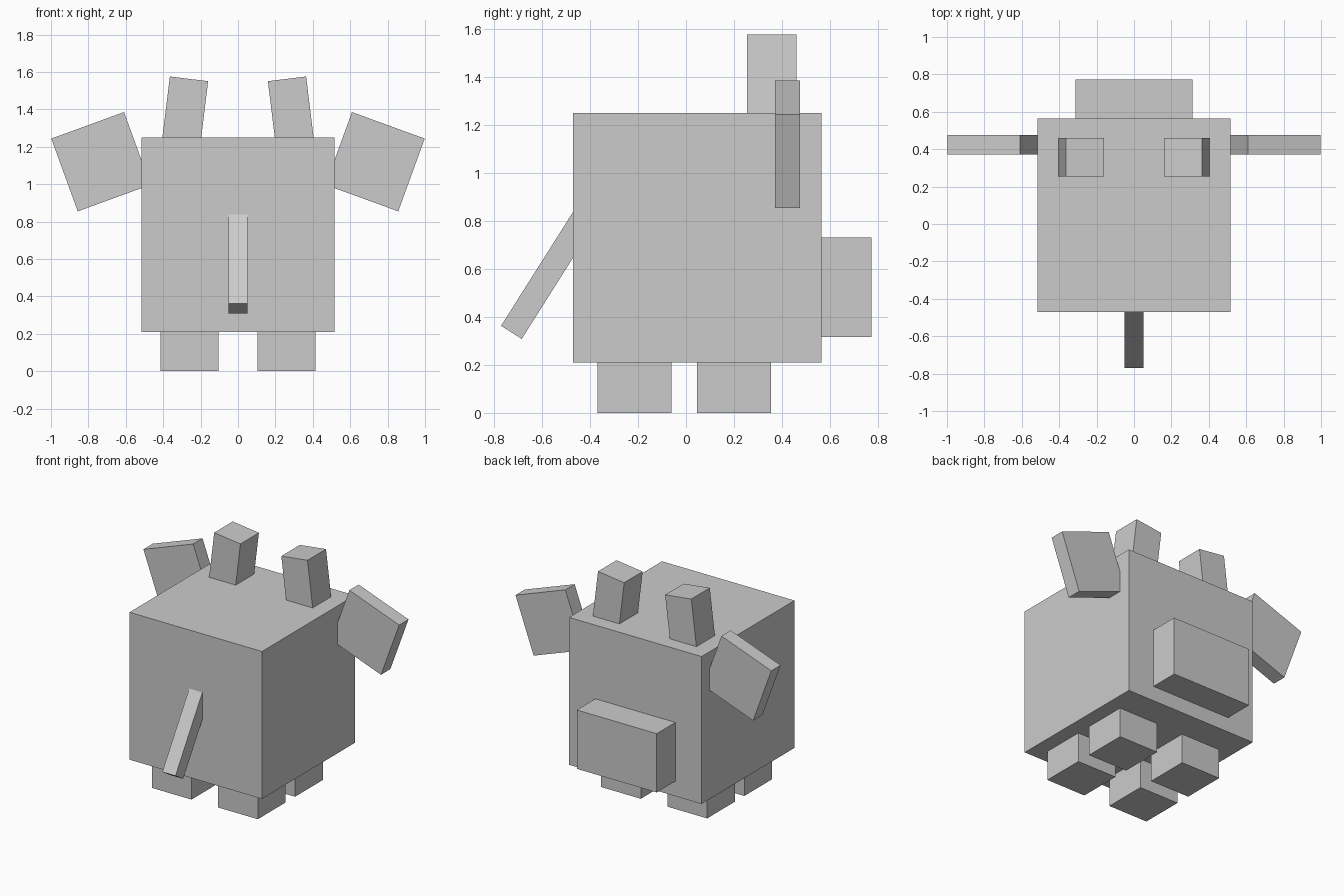
import bpy
import math
from mathutils import Vector

if "Cube" in bpy.data.objects:
    bpy.data.objects.remove(bpy.data.objects["Cube"])

grey = bpy.data.materials.new("plain grey")
grey.diffuse_color = (0.6, 0.6, 0.6, 1)
grey.use_nodes = True
grey.node_tree.nodes["Principled BSDF"].inputs["Base Color"].default_value = grey.diffuse_color


def box(name, center, size, rot=(0, 0, 0)):
    bpy.ops.mesh.primitive_cube_add(size=1, location=center, rotation=rot)
    ob = bpy.context.object
    ob.name = name
    ob.scale = size
    ob.data.materials.append(grey)
    return ob


# Body and snout (the head end faces +y)
box("body", (0, 0.047, 0.73), (1.034, 1.036, 1.04))
box("snout", (0, 0.667, 0.523), (0.624, 0.21, 0.415))

# Mirrored pairs
for side, s in (("left", -1), ("right", 1)):
    # Legs
    for end, y in (("tail_end", -0.215), ("head_end", 0.2)):
        box(f"leg_{end}_{side}", (s * 0.259, y, 0.105), (0.309, 0.309, 0.21))

    # Horns lean inward, their lower ends sunk in the body
    lean = math.radians(7)
    length = 0.414
    top = Vector((0.262, 0.358, 1.563))
    mid = top - Vector((-math.sin(lean), 0, math.cos(lean))) * length / 2
    box(f"horn_{side}", (s * mid.x, mid.y, mid.z), (0.206, 0.206, length),
        (0, -s * lean, 0))

    # Flat square ears droop outward
    box(f"ear_{side}", (s * 0.733, 0.423, 1.12), (0.414, 0.104, 0.414),
        (0, s * math.radians(20), 0))

# Tail slants down and away from the body
slant = math.radians(32.3)
tail_len = 0.62
mid = Vector((0, -0.7275, 0.3355)) + Vector((0, math.sin(slant), math.cos(slant))) * tail_len / 2
box("tail", mid, (0.103, 0.102, tail_len), (-slant, 0, 0))
